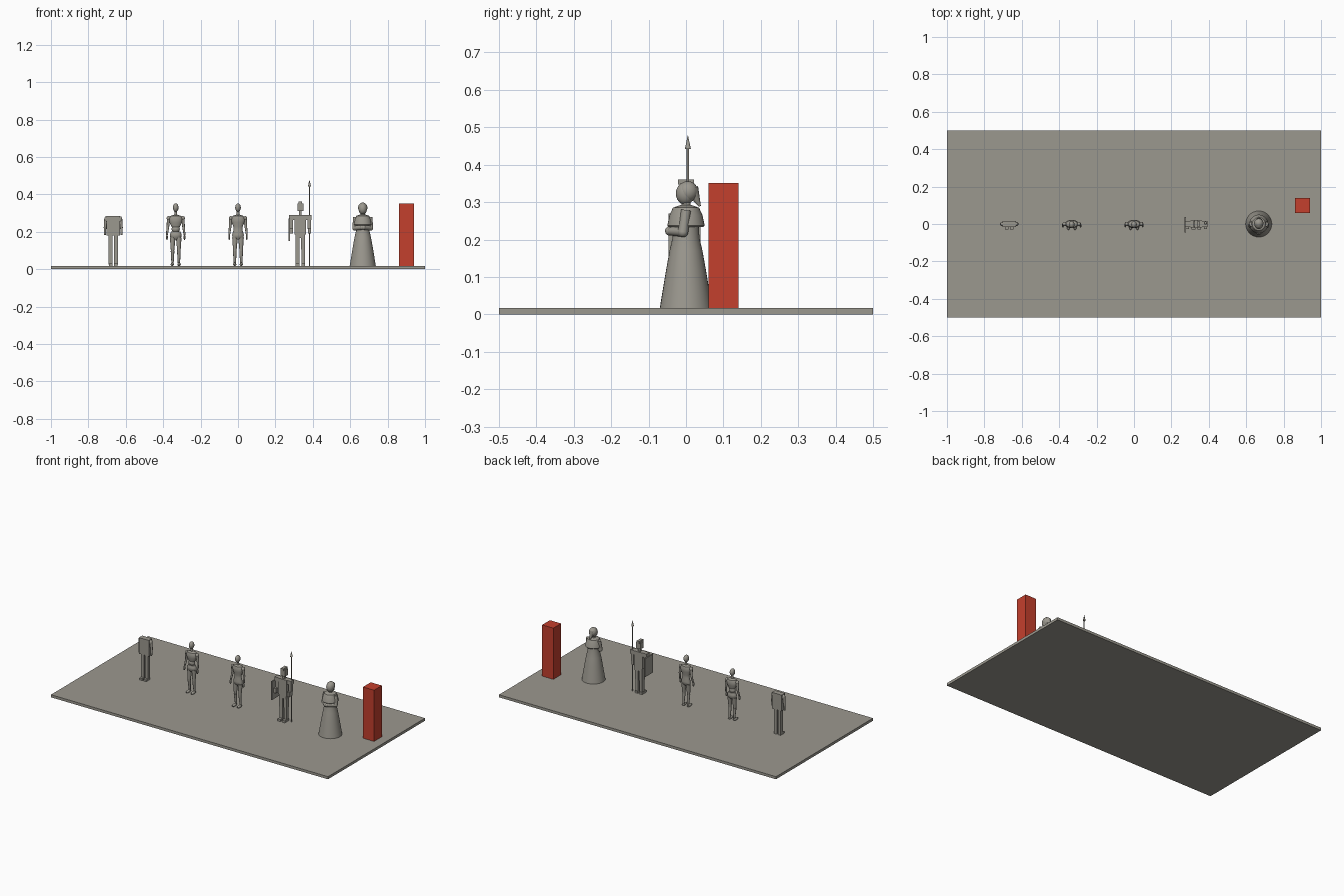
import bpy
import bmesh
from math import radians
from mathutils import Matrix, Vector

cube = bpy.data.objects.get("Cube")
if cube:
    bpy.data.objects.remove(cube)


def material(name, colour):
    mat = bpy.data.materials.new(name)
    mat.use_nodes = True
    mat.diffuse_color = (*colour, 1)
    mat.node_tree.nodes["Principled BSDF"].inputs["Base Color"].default_value = (*colour, 1)
    return mat


STONE = material("warm grey", (0.33, 0.315, 0.275))
RED = material("brick red", (0.55, 0.05, 0.026))
FLOOR = 0.017


def finish(name, bm, mat=STONE, smooth=True):
    bmesh.ops.recalc_face_normals(bm, faces=bm.faces)
    mesh = bpy.data.meshes.new(name)
    bm.to_mesh(mesh)
    bm.free()
    mesh.materials.append(mat)
    obj = bpy.data.objects.new(name, mesh)
    bpy.context.collection.objects.link(obj)
    if smooth:
        bpy.ops.object.select_all(action="DESELECT")
        obj.select_set(True)
        bpy.context.view_layer.objects.active = obj
        bpy.ops.object.shade_smooth_by_angle(angle=radians(40))
    return obj


def box(name, centre, size, mat=STONE):
    bm = bmesh.new()
    bmesh.ops.create_cube(bm, size=1, matrix=Matrix.Translation(centre) @ Matrix.Diagonal((*size, 1)))
    return finish(name, bm, mat, smooth=False)


def ball(name, centre, radii):
    bm = bmesh.new()
    bmesh.ops.create_uvsphere(bm, u_segments=20, v_segments=12, radius=1,
                              matrix=Matrix.Translation(centre) @ Matrix.Diagonal((*radii, 1)))
    return finish(name, bm)


def limb(name, start, end, r1, r2):
    """Tapered cylinder between two points."""
    a, b = Vector(start), Vector(end)
    turn = (b - a).to_track_quat("Z", "Y").to_matrix().to_4x4()
    bm = bmesh.new()
    bmesh.ops.create_cone(bm, cap_ends=True, segments=16, radius1=r1, radius2=r2,
                          depth=(b - a).length, matrix=Matrix.Translation((a + b) / 2) @ turn)
    return finish(name, bm)


def lathe(name, x, profile, depth=1.0, y=0.0):
    """Stack of elliptical rings given as (radius, height)."""
    bm = bmesh.new()
    verts = [bm.verts.new((r, 0, z)) for r, z in profile]
    edges = [bm.edges.new(pair) for pair in zip(verts, verts[1:])]
    bmesh.ops.spin(bm, geom=verts + edges, cent=(0, 0, 0), axis=(0, 0, 1),
                   angle=radians(360), steps=32)
    bmesh.ops.remove_doubles(bm, verts=bm.verts, dist=0.0001)
    bmesh.ops.holes_fill(bm, edges=[e for e in bm.edges if e.is_boundary], sides=0)
    bm.transform(Matrix.Translation((x, y, 0)) @ Matrix.Diagonal((1, depth, 1, 1)))
    return finish(name, bm)


SIDES = (("left", 1), ("right", -1))

# Ground slab and marker pillar
box("ground_slab", (0, 0, FLOOR / 2), (2, 1, FLOOR))
box("red_pillar", (0.9, 0.1, 0.184), (0.08, 0.08, 0.334), RED)


# Headless block figure
X = -0.667
box("block_torso", (X, 0, 0.232), (0.07, 0.034, 0.105))
for side, s in SIDES:
    ball(f"block_{side}_shoulder", (X + s * 0.037, 0, 0.267), (0.011, 0.012, 0.016))
    limb(f"block_{side}_upper_arm", (X + s * 0.039, 0, 0.27), (X + s * 0.044, 0, 0.222), 0.009, 0.007)
    limb(f"block_{side}_forearm", (X + s * 0.044, 0, 0.224), (X + s * 0.044, -0.004, 0.182), 0.007, 0.005)
    box(f"block_{side}_leg", (X + s * 0.014, 0, 0.103), (0.021, 0.022, 0.155))
    box(f"block_{side}_foot", (X + s * 0.014, -0.009, 0.023), (0.02, 0.04, 0.012))


# Two jointed mannequins, the second with a one-piece torso
def mannequin(kind, x, segmented):
    ball(f"{kind}_head", (x, -0.003, 0.329), (0.015, 0.019, 0.023))
    limb(f"{kind}_neck", (x, 0, 0.282), (x, 0, 0.315), 0.008, 0.007)
    if segmented:
        lathe(f"{kind}_chest", x, [(0.022, 0.226), (0.034, 0.25), (0.037, 0.27), (0.03, 0.284), (0.01, 0.291)], 0.6)
        ball(f"{kind}_waist", (x, 0, 0.215), (0.022, 0.016, 0.019))
        lathe(f"{kind}_hips", x, [(0.014, 0.158), (0.03, 0.172), (0.031, 0.187), (0.024, 0.201)], 0.65)
    else:
        lathe(f"{kind}_torso", x, [(0.014, 0.158), (0.03, 0.17), (0.031, 0.185), (0.024, 0.21), (0.025, 0.228),
                                   (0.034, 0.25), (0.037, 0.27), (0.03, 0.284), (0.01, 0.291)], 0.6)
    for side, s in SIDES:
        tag = f"{kind}_{side}"
        hip, knee, ankle = [(x + s * dx, y, z) for dx, y, z in
                            ((0.016, 0, 0.168), (0.017, -0.003, 0.098), (0.017, 0.003, 0.032))]
        shoulder, elbow, wrist = [(x + s * dx, y, z) for dx, y, z in
                                  ((0.038, 0, 0.272), (0.042, 0.003, 0.226), (0.047, -0.006, 0.184))]
        ball(f"{tag}_shoulder", shoulder, (0.011, 0.011, 0.012))
        limb(f"{tag}_upper_arm", shoulder, elbow, 0.009, 0.007)
        ball(f"{tag}_elbow", elbow, (0.007, 0.007, 0.007))
        limb(f"{tag}_forearm", elbow, wrist, 0.007, 0.005)
        ball(f"{tag}_hand", (x + s * 0.047, -0.01, 0.171), (0.005, 0.008, 0.015))
        limb(f"{tag}_thigh", hip, knee, 0.015, 0.009)
        ball(f"{tag}_knee", knee, (0.009, 0.009, 0.01))
        limb(f"{tag}_shin", knee, ankle, 0.01, 0.006)
        ball(f"{tag}_foot", (x + s * 0.018, -0.01, 0.026), (0.009, 0.022, 0.009))


mannequin("jointed", -0.333, True)
mannequin("plain", 0, False)


# Block guard with shield and spear
X = 0.333
box("guard_torso", (X, 0, 0.238), (0.062, 0.035, 0.104))
box("guard_hips", (X, 0, 0.178), (0.052, 0.033, 0.025))
box("guard_neck", (X, 0, 0.3), (0.014, 0.014, 0.025))
box("guard_head", (X, 0, 0.33), (0.032, 0.032, 0.04))
box("guard_crest", (X, 0, 0.354), (0.02, 0.042, 0.014))
for side, s in SIDES:
    box(f"guard_{side}_shoulder", (X + s * 0.044, 0, 0.277), (0.03, 0.03, 0.026))
    box(f"guard_{side}_upper_arm", (X + s * 0.047, 0, 0.242), (0.018, 0.02, 0.055))
    box(f"guard_{side}_forearm", (X + s * 0.048, -0.01, 0.206), (0.016, 0.035, 0.03))
    box(f"guard_{side}_thigh", (X + s * 0.015, 0, 0.137), (0.023, 0.027, 0.065))
    box(f"guard_{side}_shin", (X + s * 0.015, 0, 0.066), (0.019, 0.022, 0.08))
    box(f"guard_{side}_foot", (X + s * 0.016, -0.008, 0.024), (0.021, 0.045, 0.014))
box("shield", (0.273, -0.004, 0.21), (0.008, 0.085, 0.12))
limb("spear_shaft", (0.382, 0.005, FLOOR), (0.382, 0.005, 0.45), 0.003, 0.003)
limb("spear_tip", (0.382, 0.005, 0.442), (0.382, 0.005, 0.48), 0.008, 0)


# Robed woman with cape, folded arms and tied hair
X = 0.667
lathe("woman_gown", X, [(0.07, FLOOR), (0.063, 0.06), (0.053, 0.12), (0.044, 0.17), (0.036, 0.205),
                        (0.034, 0.235), (0.03, 0.28)])
lathe("woman_cape", X, [(0.047, 0.234), (0.05, 0.238), (0.044, 0.265), (0.035, 0.285), (0.015, 0.292)])
limb("woman_neck", (X, 0, 0.28), (X, 0, 0.31), 0.013, 0.012)
ball("woman_head", (X, -0.002, 0.323), (0.023, 0.025, 0.03))
ball("woman_hair", (X, 0.005, 0.328), (0.025, 0.027, 0.028))
limb("woman_hair_tail", (X, 0.015, 0.335), (X, 0.037, 0.289), 0.019, 0.003)
for side, s in SIDES:
    elbow = (X + s * 0.042, -0.008, 0.22)
    limb(f"woman_{side}_upper_arm", (X + s * 0.038, 0, 0.278), elbow, 0.013, 0.014)
    ball(f"woman_{side}_elbow", elbow, (0.014, 0.014, 0.014))
    limb(f"woman_{side}_forearm", elbow, (X + s * 0.006, -0.042, 0.222), 0.013, 0.011)
    ball(f"woman_{side}_hand", (X + s * 0.004, -0.045, 0.223), (0.012, 0.011, 0.012))
